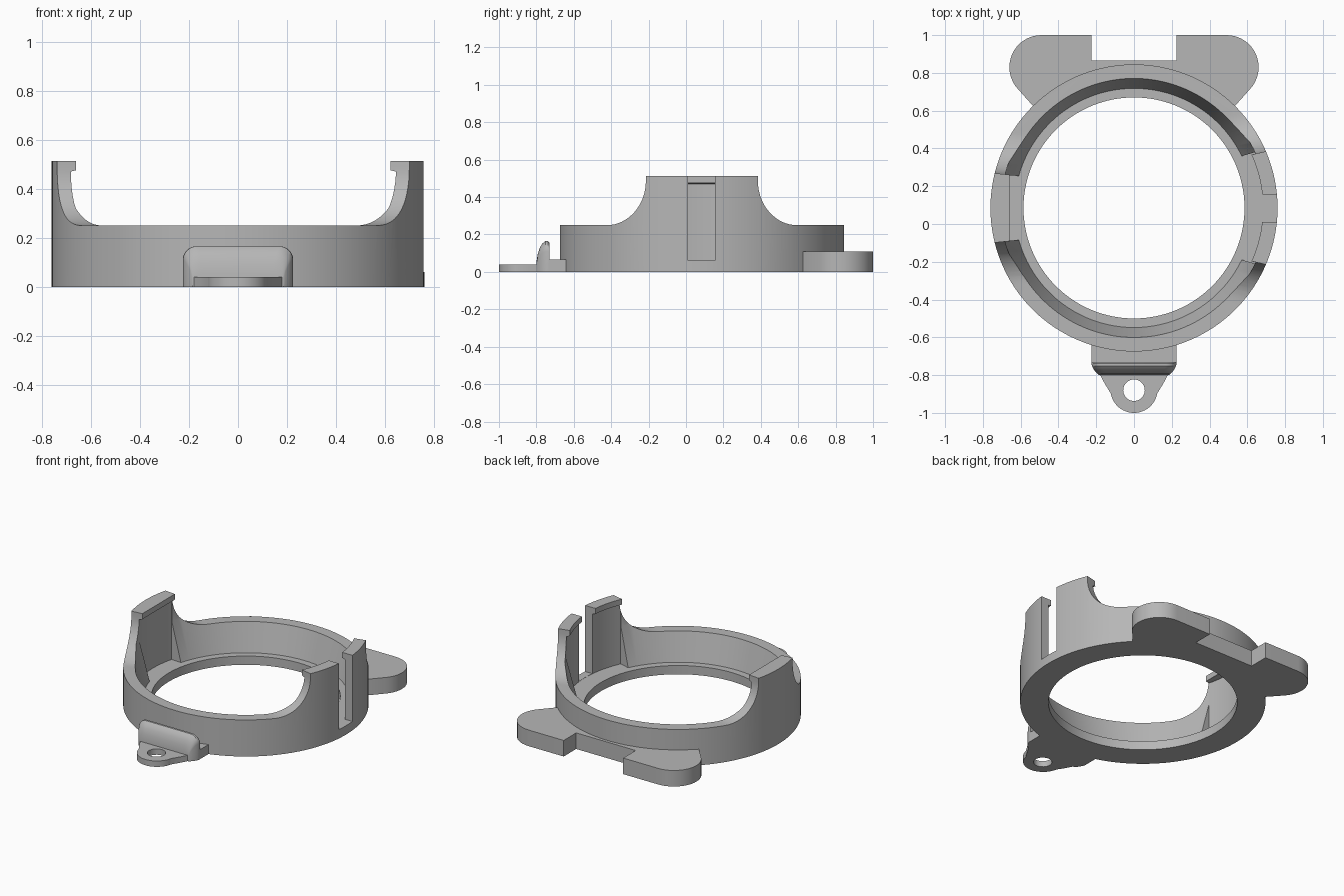
import bpy, bmesh
from math import sin, cos, asin, pi, radians

if "Cube" in bpy.data.objects:
    bpy.data.objects.remove(bpy.data.objects["Cube"])

grey = bpy.data.materials.new("neutral grey")
grey.use_nodes = True
colour = (0.47, 0.47, 0.47, 1)
grey.diffuse_color = colour
grey.node_tree.nodes["Principled BSDF"].inputs["Base Color"].default_value = colour

CY = 0.085            # ring centre in y
OUTER, HOLE, POCKET = 0.76, 0.585, 0.7055
FLOOR, RIM, TOP = 0.06, 0.25, 0.513


def loft(name, rings, closed=False):
    """Skin a row of equal point rings; cap the ends unless closed."""
    bm = bmesh.new()
    rows = [[bm.verts.new(p) for p in ring] for ring in rings]
    pairs = list(zip(rows, rows[1:]))
    if closed:
        pairs.append((rows[-1], rows[0]))
    else:
        bm.faces.new(rows[0])
        bm.faces.new(rows[-1])
    n = len(rows[0])
    for a, b in pairs:
        for i in range(n):
            j = (i + 1) % n
            bm.faces.new((a[i], a[j], b[j], b[i]))
    bmesh.ops.recalc_face_normals(bm, faces=bm.faces)
    mesh = bpy.data.meshes.new(name)
    bm.to_mesh(mesh)
    bm.free()
    mesh.materials.append(grey)
    ob = bpy.data.objects.new(name, mesh)
    bpy.context.collection.objects.link(ob)
    return ob


def plate(name, outline, z0, z1):
    return loft(name, [[(x, y, z) for x, y in outline] for z in (z0, z1)])


def box(name, x0, x1, y0, y1, z0, z1):
    return plate(name, [(x0, y0), (x1, y0), (x1, y1), (x0, y1)], z0, z1)


def arc(cx, cy, r, a0, a1, n=16):
    """Arc points, angles in degrees."""
    angles = [radians(a0 + (a1 - a0) * i / n) for i in range(n + 1)]
    return [(cx + r * cos(a), cy + r * sin(a)) for a in angles]


def cut(ob, cutter):
    mod = ob.modifiers.new("cut", 'BOOLEAN')
    mod.operation, mod.solver, mod.object = 'DIFFERENCE', 'EXACT', cutter
    bpy.context.view_layer.objects.active = ob
    bpy.ops.object.modifier_apply(modifier=mod.name)
    bpy.data.objects.remove(cutter)


# Ring body: section turned around the centre, with the clip lip at its top
section = [(HOLE, 0), (OUTER, 0), (OUTER, TOP), (0.683, TOP), (0.683, 0.475),
           (0.705, 0.47), (0.705, 0.32), (0.633, FLOOR), (HOLE, FLOOR)]
SEG = 144
turns = [2 * pi * (i + 0.5) / SEG for i in range(SEG)]
ring = loft("ring_body", [[(r * cos(a), CY + r * sin(a), z) for r, z in section]
                          for a in turns], closed=True)

# Lower the wall beside each clip, leaving a wide left and a narrow right clip
for side, half, slope in ((1, 0.30, 0.23), (-1, 0.18, 0.1)):
    flare = 0.235
    curve = arc(half + flare, RIM + flare, flare, 180, 270)
    outline = [(1.2, RIM), (1.2, 0.7), (half, 0.7)] + curve
    for end in (1, -1):
        cutter = loft("rim_cutter", [
            [(side * x, CY + end * (y + slope * (x - 0.7)), z) for y, z in outline]
            for x in (-0.01, 1.0)])
        cut(ring, cutter)
    # Upright pocket behind the clip
    reach = asin((half - 0.005) / POCKET) * 180 / pi
    pocket = [(0.5, -(half - slope * 0.2))] + arc(0, 0, POCKET, -reach, reach, 24)
    pocket.append((0.5, half - slope * 0.2))
    cut(ring, plate("pocket_cutter", [(side * x, CY + y) for x, y in pocket],
                    FLOOR, 0.47))

# Slot through the left clip
cut(ring, box("slot_cutter", 0.5, 1.0, 0.01, 0.155, FLOOR + 0.001, 0.7))

# Straight catch bar on the right clip
catch = box("right_catch", -0.72, -0.66, CY - 0.175, CY + 0.175, 0.475, TOP)

# Rear ears: one mirrored plate with a notch in the middle
half_ear = [(0.225, 0.865), (0.225, 1.0)] + arc(0.49, 0.83, 0.17, 90, -43)
half_ear.append((0.53, 0.62))
inside = arc(0, CY, 0.73, 46, 134, 20)
ears = plate("rear_ears", half_ear + inside + [(-x, y) for x, y in reversed(half_ear)],
             0, 0.11)

# Front lug with an eyelet
edge = [(0.225, -0.63), (0.225, -0.73), (0.19, -0.78), (0.155, -0.845)]
tip = arc(0, -0.875, 0.125, -10, -170, 24)
lug = plate("front_lug", edge + tip + [(-x, y) for x, y in reversed(edge)], 0, 0.04)
cut(lug, plate("eyelet_cutter", arc(0, -0.88, 0.057, 0, 348.75, 31), -0.1, 0.1))
block = box("lug_block", -0.225, 0.225, -0.735, -0.63, 0, 0.065)

# Upright finger tab on the lug, rounded at the top and bulging forward
face = ([(-0.225, 0), (0.225, 0)] + arc(0.17, 0.11, 0.055, 0, 90, 8)
        + arc(-0.17, 0.11, 0.055, 90, 180, 8))
steps = [(-0.73, 1, 0.95), (-0.738, 1, 1), (-0.752, 0.99, 1), (-0.768, 0.95, 0.92),
         (-0.782, 0.91, 0.78), (-0.793, 0.86, 0.58), (-0.8, 0.82, 0.3)]
tab = loft("finger_tab", [[(x * w, y, z * h) for x, z in face] for y, w, h in steps])

# Smooth the curved walls and keep the edges sharp
bpy.ops.object.select_all(action='DESELECT')
for ob in (ring, catch, ears, lug, block, tab):
    ob.select_set(True)
bpy.context.view_layer.objects.active = ring
bpy.ops.object.shade_smooth_by_angle(angle=radians(28))
